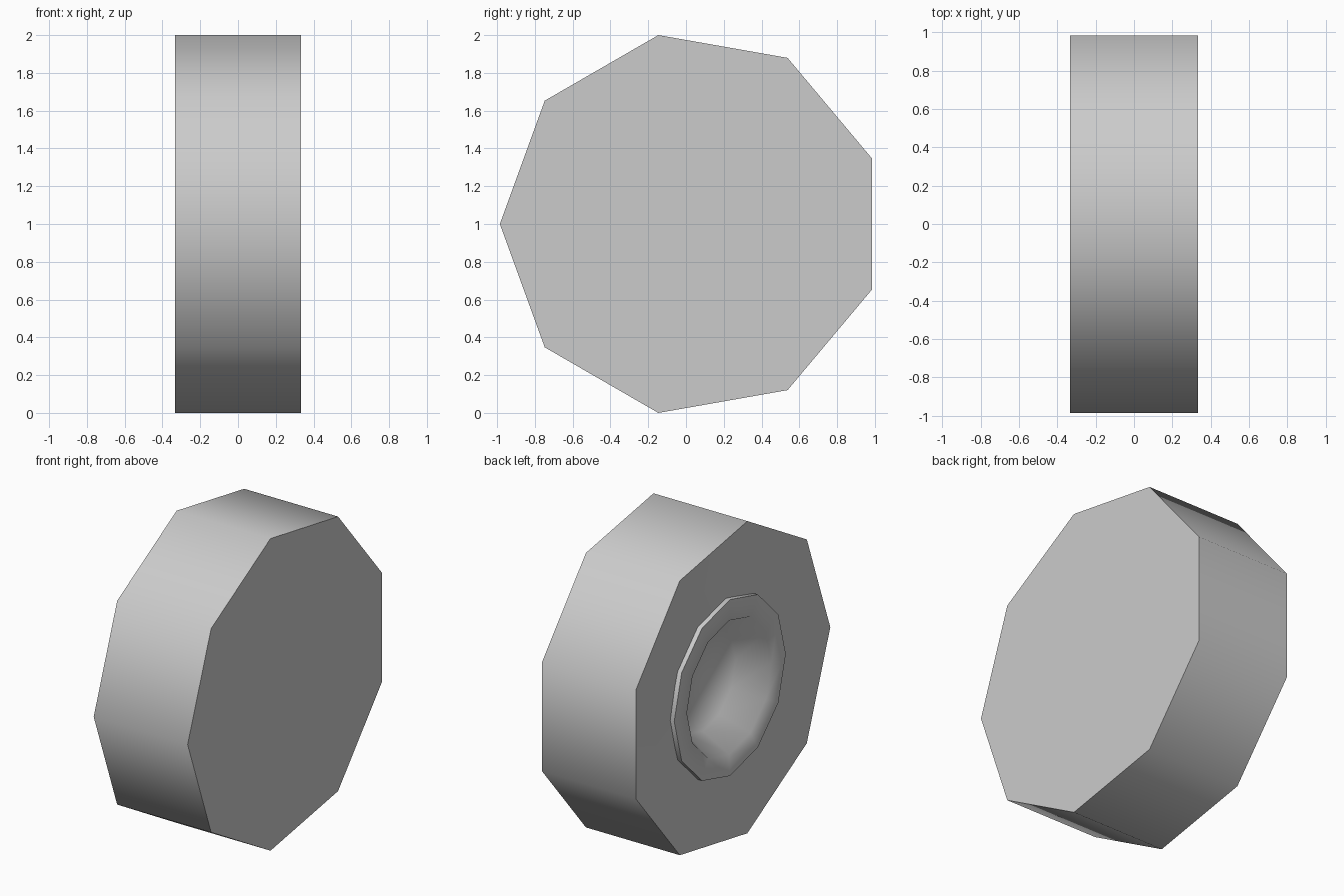
import bpy, bmesh, math

if "Cube" in bpy.data.objects:
    bpy.data.objects.remove(bpy.data.objects["Cube"], do_unlink=True)

grey = bpy.data.materials.new("light_grey")
grey.use_nodes = True
colour = (0.6, 0.6, 0.6, 1)
grey.diffuse_color = colour
grey.node_tree.nodes["Principled BSDF"].inputs["Base Color"].default_value = colour

CENTRE_Y, CENTRE_Z = 0.03, 1.0


def lathe(name, profile, sides, start, smooth):
    """Spin (x, radius) points around the axle and close both ends."""
    bm = bmesh.new()
    rings = []
    for x, r in profile:
        angles = [start + math.tau * i / sides for i in range(sides)]
        rings.append([bm.verts.new((x, CENTRE_Y + r * math.cos(a),
                                    CENTRE_Z + r * math.sin(a))) for a in angles])
    for a, b in zip(rings, rings[1:]):
        for i in range(sides):
            j = (i + 1) % sides
            bm.faces.new((a[i], a[j], b[j], b[i]))
    bm.faces.new(rings[0])
    bm.faces.new(rings[-1])
    bmesh.ops.recalc_face_normals(bm, faces=bm.faces)
    mesh = bpy.data.meshes.new(name)
    bm.to_mesh(mesh)
    bm.free()
    mesh.materials.append(grey)
    obj = bpy.data.objects.new(name, mesh)
    bpy.context.collection.objects.link(obj)
    bpy.ops.object.select_all(action="DESELECT")
    obj.select_set(True)
    bpy.context.view_layer.objects.active = obj
    bpy.ops.object.shade_smooth_by_angle(angle=math.radians(smooth))
    return obj


# Nine-sided tyre: flat on one side, slightly dished with a hub well on the other
lathe("tyre", [(0.333, 1.0155), (-0.333, 1.0155), (-0.298, 0.5), (-0.08, 0.5)],
      9, math.pi, 50)

# Twelve-sided hub: short outer wall, flat lip and a sunken bowl
lathe("hub", [(-0.1, 0.565), (-0.333, 0.565), (-0.328, 0.43), (-0.14, 0.33)],
      12, 0, 70)
